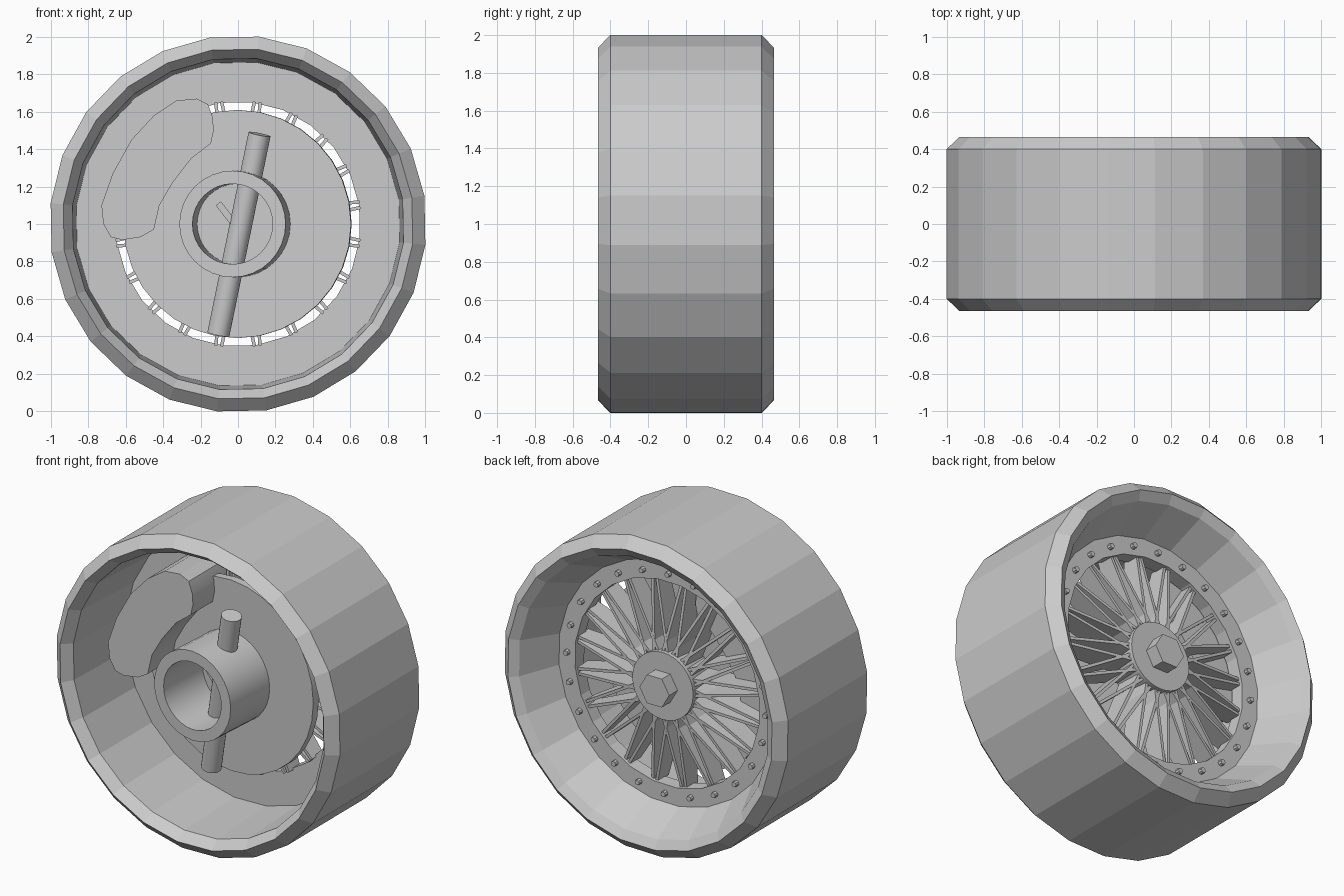
import bpy, bmesh
from math import sin, cos, radians, pi, tau
from mathutils import Matrix, Vector

cube = bpy.data.objects.get("Cube")
if cube:
    bpy.data.objects.remove(cube)

grey = bpy.data.materials.new("plain grey")
grey.use_nodes = True
COLOUR = (0.6, 0.6, 0.6, 1)
grey.diffuse_color = COLOUR
grey.node_tree.nodes["Principled BSDF"].inputs["Base Color"].default_value = COLOUR

CENTRE = Matrix.Translation((0, 0, 1))
TILT = CENTRE @ Matrix.Rotation(radians(-4), 4, 'Z')


def finish(name, bm, matrix=CENTRE, smooth=False):
    bmesh.ops.recalc_face_normals(bm, faces=bm.faces[:])
    mesh = bpy.data.meshes.new(name)
    bm.to_mesh(mesh)
    bm.free()
    mesh.materials.append(grey)
    obj = bpy.data.objects.new(name, mesh)
    bpy.context.collection.objects.link(obj)
    obj.matrix_world = matrix
    if smooth:
        bpy.ops.object.select_all(action='DESELECT')
        obj.select_set(True)
        bpy.context.view_layer.objects.active = obj
        bpy.ops.object.shade_smooth_by_angle(angle=radians(30))
    return obj


def polar(r, angle, y):
    return Vector((r * cos(angle), y, r * sin(angle)))


def lathe(name, profile, sides, phase=0.0, ring=True, **kw):
    """Turn (radius, y) points about the y axis; a ring closes its own profile,
    a solid gets end caps."""
    bm = bmesh.new()
    loops = [[bm.verts.new(polar(r, phase + tau * i / sides, y)) for i in range(sides)]
             for r, y in profile]
    pairs = list(zip(loops, loops[1:]))
    if ring:
        pairs.append((loops[-1], loops[0]))
    else:
        bm.faces.new(loops[0])
        bm.faces.new(loops[-1])
    for a, b in pairs:
        for i in range(sides):
            j = (i + 1) % sides
            bm.faces.new((a[i], a[j], b[j], b[i]))
    return finish(name, bm, **kw)


def add_blade(bm, start, end, width, start_y, end_y):
    """Thin deep bar between two points in the wheel plane."""
    side = (end - start).cross(Vector((0, 1, 0))).normalized() * width / 2
    ends = []
    for p, (y0, y1) in ((start, start_y), (end, end_y)):
        corners = ((-1, y0), (1, y0), (1, y1), (-1, y1))
        ends.append([bm.verts.new(p + side * s + Vector((0, y, 0))) for s, y in corners])
    a, b = ends
    bm.faces.new(a)
    bm.faces.new(b)
    for i in range(4):
        j = (i + 1) % 4
        bm.faces.new((a[i], a[j], b[j], b[i]))


# Faceted barrel with chamfered lips and a flat mounting ring
lathe("wheel_barrel",
      [(1.008, -0.4), (1.008, 0.4), (0.94, 0.465), (0.885, 0.43), (0.77, 0.19),
       (0.655, 0.19), (0.655, 0.1), (0.87, 0.1), (0.89, -0.4), (0.94, -0.465)],
      24, phase=radians(8.6))

# Ring of small bolts
bm = bmesh.new()
for i in range(24):
    spot = polar(0.705, radians(1.1) + tau * i / 24, 0.195)
    bmesh.ops.create_cone(bm, cap_ends=True, segments=8, radius1=0.02, radius2=0.016, depth=0.04,
                          matrix=Matrix.Translation(spot) @ Matrix.Rotation(-pi / 2, 4, 'X'))
finish("ring_bolts", bm)

# Crossing spokes, meeting in pairs at the ring
bm = bmesh.new()
PITCH = tau / 20
for i in range(20):
    tip = PITCH * (i + 0.5)
    for lean in (-1, 1):
        start = polar(0.18, tip + lean * PITCH * 0.9, 0)
        end = polar(0.66, tip + lean * radians(1.3), 0)
        add_blade(bm, start, end, 0.018, (0.03, 0.215), (0.06, 0.17))
finish("spokes", bm)

# Hub cap and hexagonal centre nut
lathe("hub_cap", [(0.2, 0.02), (0.215, 0.2), (0.215, 0.235)], 32, ring=False, smooth=True)
lathe("centre_nut", [(0.105, 0.22), (0.105, 0.32)], 6, ring=False)

# Brake disc and the open hub tube, slightly turned
lathe("brake_disc", [(0.61, -0.06), (0.61, -0.01)], 32, ring=False, matrix=TILT, smooth=True)
lathe("hub_tube", [(0.285, -0.42), (0.285, -0.05), (0.215, -0.05), (0.215, -0.42)],
      32, matrix=TILT, smooth=True)

# Kidney-shaped brake caliper
outline = [(-0.13, 1.5), (-0.135, 1.57), (-0.16, 1.64), (-0.22, 1.67), (-0.33, 1.66),
           (-0.45, 1.58), (-0.57, 1.45), (-0.67, 1.27), (-0.73, 1.1), (-0.72, 1.0),
           (-0.68, 0.93), (-0.62, 0.915), (-0.52, 0.93), (-0.45, 0.97), (-0.42, 1.1),
           (-0.35, 1.22), (-0.25, 1.35), (-0.145, 1.43)]
bm = bmesh.new()
face = bm.faces.new([bm.verts.new((x, -0.27, z - 1)) for x, z in outline])
extruded = bmesh.ops.extrude_face_region(bm, geom=[face], use_keep_orig=True)
bmesh.ops.translate(bm, vec=(0, 0.36, 0),
                    verts=[g for g in extruded["geom"] if isinstance(g, bmesh.types.BMVert)])
finish("brake_caliper", bm, smooth=True)

# Slanted steering rod through the hub
top, bottom = Vector((0.115, -0.23, 0.48)), Vector((-0.105, -0.12, -0.59))
axis = top - bottom
bm = bmesh.new()
bmesh.ops.create_cone(bm, cap_ends=True, segments=24, radius1=0.06, radius2=0.06,
                      depth=axis.length,
                      matrix=Matrix.Translation((top + bottom) / 2)
                      @ axis.to_track_quat('Z', 'Y').to_matrix().to_4x4())
finish("steering_rod", bm, smooth=True)

# Small peg inside the hub
bm = bmesh.new()
add_blade(bm, Vector((-0.105, 0, 0.11)), Vector((-0.02, 0, 0.0)), 0.035,
          (-0.2, -0.05), (-0.2, -0.05))
finish("hub_peg", bm)
